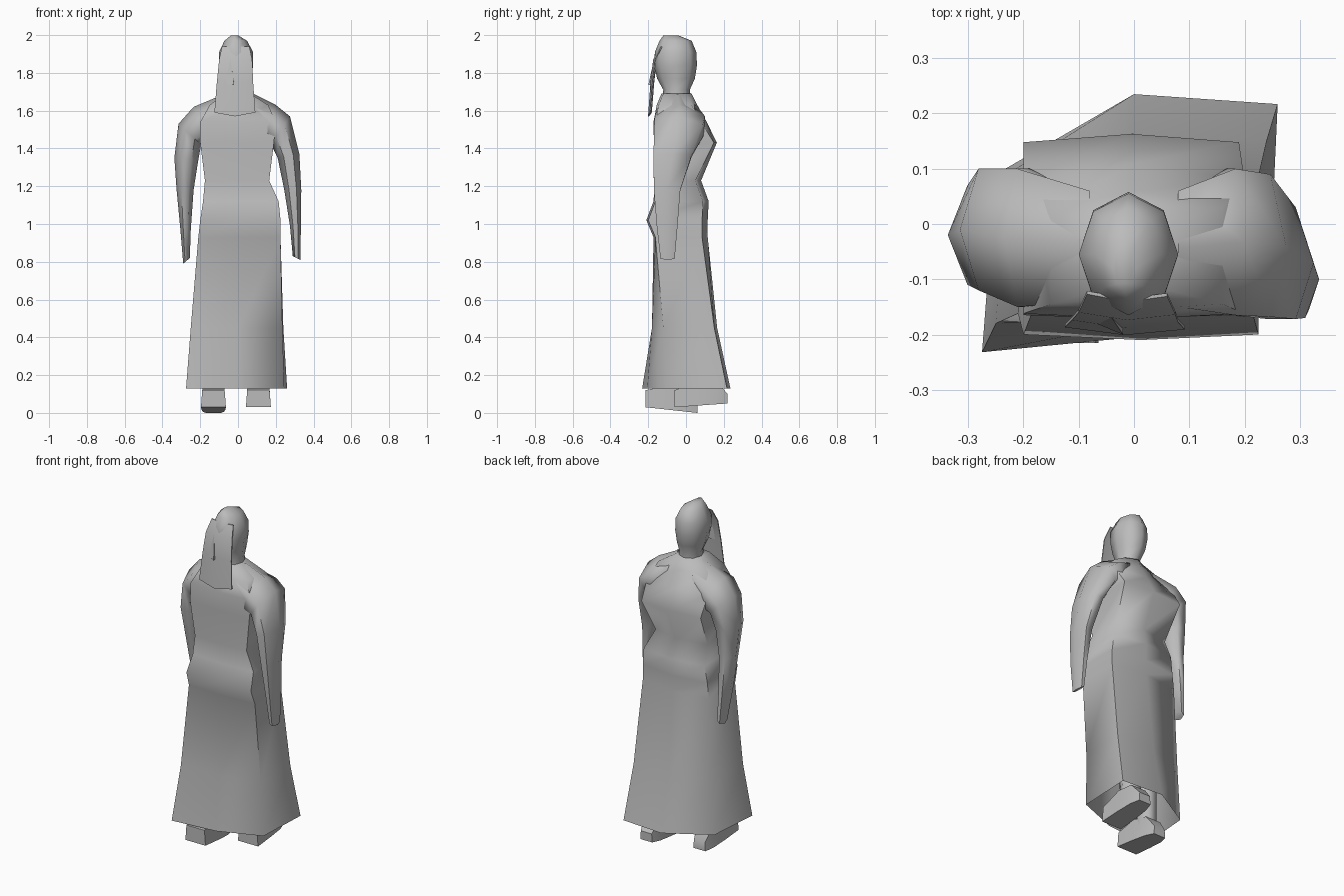
import bpy, bmesh, math
from mathutils import Vector

cube = bpy.data.objects.get("Cube")
if cube:
    bpy.data.objects.remove(cube)

# One plain grey for the whole figure
grey = bpy.data.materials.new("stone_grey")
grey.use_nodes = True
GREY = (0.5, 0.5, 0.5, 1)
grey.diffuse_color = GREY
grey.node_tree.nodes["Principled BSDF"].inputs["Base Color"].default_value = GREY


def loft(name, rings, cap_start=True, cap_end=True, angle=60):
    """Skin a stack of equal-length rings, optionally closing the ends."""
    bm = bmesh.new()
    rows = [[bm.verts.new(p) for p in ring] for ring in rings]
    n = len(rows[0])
    for a, b in zip(rows, rows[1:]):
        for i in range(n):
            j = (i + 1) % n
            bm.faces.new((a[i], a[j], b[j], b[i]))
    if cap_start:
        bm.faces.new(rows[0][::-1])
    if cap_end:
        bm.faces.new(rows[-1])
    bmesh.ops.recalc_face_normals(bm, faces=bm.faces)
    return finish(name, bm, angle)


def finish(name, bm, angle):
    mesh = bpy.data.meshes.new(name)
    bm.to_mesh(mesh)
    bm.free()
    mesh.materials.append(grey)
    obj = bpy.data.objects.new(name, mesh)
    bpy.context.collection.objects.link(obj)
    bpy.ops.object.select_all(action="DESELECT")
    obj.select_set(True)
    bpy.context.view_layer.objects.active = obj
    bpy.ops.object.shade_smooth_by_angle(angle=math.radians(angle))
    return obj


def body_ring(z, right, left, front, back, bulge=0.01):
    """Six-sided torso section: three points in front, three behind."""
    mid = (right + left) / 2
    return [(right, front + bulge, z), (mid, front, z), (left, front + bulge, z),
            (left, back - 3 * bulge, z), (mid, back, z), (right, back - 3 * bulge, z)]


def oval(z, cx, cy, rx, ry, n=8):
    return [(cx + rx * math.cos(math.tau * i / n), cy + ry * math.sin(math.tau * i / n), z)
            for i in range(n)]


def arm_ring(outer, inner, front, back):
    """Six-sided arm section between an outer and an inner (x, z) point."""
    o, i = Vector((outer[0], 0, outer[1])), Vector((inner[0], 0, inner[1]))
    y = (front + back) / 2
    pts = [(0, y), (0.28, front), (0.72, front), (1, y), (0.72, back), (0.28, back)]
    return [o.lerp(i, t) + Vector((0, v, 0)) for t, v in pts]


# Robe skirt: skewed hexagonal hem, open underneath
hem = [(-0.275, -0.232, 0.13), (0, -0.205, 0.13), (0.245, -0.11, 0.13),
       (0.26, 0.217, 0.13), (0, 0.235, 0.13), (-0.25, 0.09, 0.13)]
knee = [(-0.25, -0.18, 0.45), (0, -0.18, 0.45), (0.235, -0.12, 0.45),
        (0.24, 0.15, 0.45), (0, 0.165, 0.45), (-0.23, 0.09, 0.45)]
robe = [hem, knee,
        body_ring(0.93, -0.21, 0.225, -0.172, 0.115),
        body_ring(1.02, -0.2, 0.225, -0.21, 0.115),
        body_ring(1.12, -0.185, 0.215, -0.172, 0.12),
        body_ring(1.23, -0.175, 0.165, -0.165, 0.08)]
torso = [body_ring(1.43, -0.2, 0.19, -0.17, 0.163, 0.005),
         body_ring(1.54, -0.2, 0.2, -0.172, 0.11),
         body_ring(1.63, -0.15, 0.16, -0.155, 0.06),
         body_ring(1.69, -0.07, 0.065, -0.13, 0.03)]
loft("robe", robe + torso, cap_start=False, angle=80)

# Arms hang from the shoulders; the right one swings back
right_arm = [((-0.08, 1.685), (-0.08, 1.45), -0.14, 0.06),
             ((-0.235, 1.62), (-0.15, 1.42), -0.15, 0.10),
             ((-0.315, 1.53), (-0.195, 1.42), -0.12, 0.10),
             ((-0.337, 1.35), (-0.21, 1.34), -0.11, 0.07),
             ((-0.325, 1.18), (-0.235, 1.18), -0.07, 0.06),
             ((-0.305, 0.97), (-0.25, 0.97), -0.03, 0.075),
             ((-0.29, 0.79), (-0.255, 0.82), 0.01, 0.085)]
left_arm = [((0.08, 1.69), (0.08, 1.45), -0.15, 0.06),
            ((0.2, 1.63), (0.14, 1.42), -0.165, 0.10),
            ((0.275, 1.57), (0.175, 1.42), -0.168, 0.09),
            ((0.325, 1.37), (0.21, 1.35), -0.172, 0.03),
            ((0.335, 1.18), (0.245, 1.18), -0.17, -0.03),
            ((0.333, 0.99), (0.275, 0.99), -0.155, -0.045),
            ((0.33, 0.81), (0.29, 0.83), -0.135, -0.06)]
for name, rings in (("right_arm", right_arm), ("left_arm", left_arm)):
    loft(name, [arm_ring(*r) for r in rings], angle=70)

# Head and neck
loft("head", [oval(1.64, 0, -0.05, 0.075, 0.08),
              oval(1.71, 0, -0.05, 0.062, 0.07),
              oval(1.77, -0.008, -0.053, 0.078, 0.1),
              oval(1.84, -0.01, -0.055, 0.09, 0.113),
              oval(1.91, -0.01, -0.055, 0.09, 0.11),
              oval(1.97, -0.012, -0.055, 0.06, 0.085),
              oval(1.998, -0.018, -0.08, 0.02, 0.04)], angle=80)

# Long face cloth hanging from the brow, a thin sheet
cloth = []
for z, right, left, y in ((1.94, -0.085, 0.06, -0.135), (1.87, -0.1, 0.075, -0.168),
                          (1.75, -0.112, 0.08, -0.182), (1.59, -0.125, 0.092, -0.195)):
    mid, drop = (right + left) / 2, 0.02 if z < 1.6 else 0
    cloth.append([(right, y + 0.008, z), (mid, y - 0.006, z - drop), (left, y + 0.004, z),
                  (left, y + 0.01, z), (mid, y, z - drop), (right, y + 0.014, z)])
loft("face_cloth", cloth, angle=50)

# Nose: a small wedge pushing through the cloth
loft("nose", [[(-0.045, -0.168, 1.87), (-0.04, -0.17, 1.87), (-0.042, -0.16, 1.87)],
              [(-0.078, -0.176, 1.745), (-0.02, -0.2, 1.735), (-0.02, -0.17, 1.74)]], angle=30)

# Shoes and lower legs, one forward and one back
for side, x, toe, heel, toe_z, heel_z in (("right", -0.13, -0.215, 0.06, 0.03, 0.0),
                                          ("left", 0.108, -0.06, 0.22, 0.03, 0.05)):
    w = 0.066
    shoe = []
    for t, half, height in ((0, 1.0, 0.09), (0.45, 0.95, 0.13), (0.8, 0.85, 0.12), (1, 0.6, 0.05)):
        y = toe + (heel - toe) * t
        z = toe_z + (heel_z - toe_z) * t
        shoe.append([(x - w * half, y, z), (x + w * half, y, z),
                     (x + w * half * 0.9, y, z + height), (x - w * half * 0.9, y, z + height)])
    loft(side + "_shoe", shoe, angle=40)
    ankle = toe + (heel - toe) * 0.6
    loft(side + "_leg", [oval(0.08, x, ankle, 0.055, 0.06, 6),
                         oval(0.4, x * 0.8, ankle * 0.5, 0.06, 0.065, 6)], angle=70)
